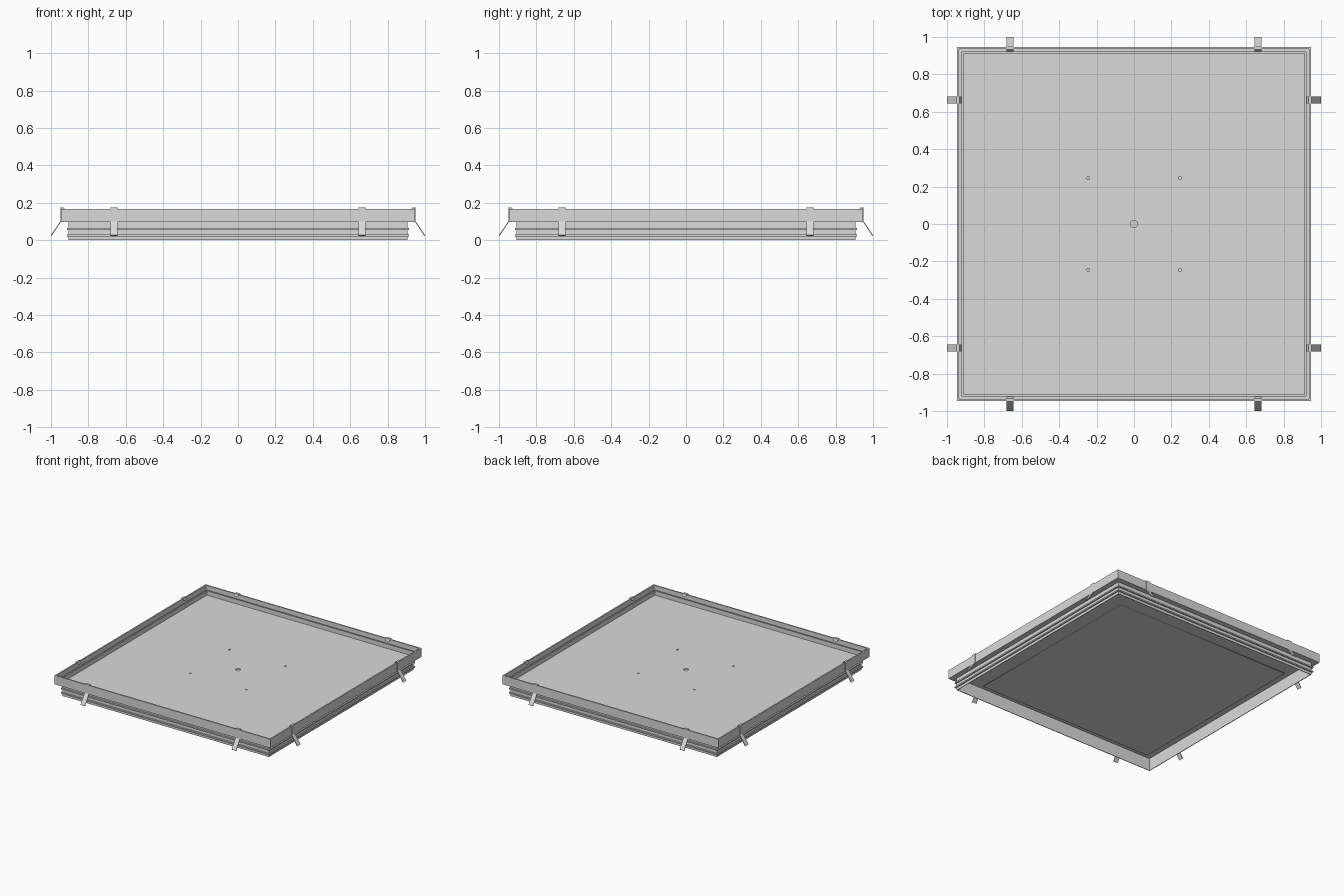
import bpy, bmesh
from mathutils import Matrix
from math import pi, cos, sin

cube = bpy.data.objects.get("Cube")
if cube:
    bpy.data.objects.remove(cube)

GREY = (0.7, 0.7, 0.7, 1)
grey = bpy.data.materials.new("plain_grey")
grey.use_nodes = True
grey.diffuse_color = GREY
grey.node_tree.nodes["Principled BSDF"].inputs["Base Color"].default_value = GREY


def add_object(name, mesh):
    mesh.materials.clear()
    mesh.materials.append(grey)
    obj = bpy.data.objects.new(name, mesh)
    bpy.context.collection.objects.link(obj)
    return obj


def finish(name, bm):
    bmesh.ops.recalc_face_normals(bm, faces=bm.faces)
    mesh = bpy.data.meshes.new(name)
    bm.to_mesh(mesh)
    bm.free()
    return add_object(name, mesh)


def square_frame(name, profile):
    """Sweep a closed (radius, height) profile round a mitred square."""
    bm = bmesh.new()
    corners = [(1, 1), (-1, 1), (-1, -1), (1, -1)]
    rings = [[bm.verts.new((sx * r, sy * r, z)) for r, z in profile] for sx, sy in corners]
    n = len(profile)
    for i in range(4):
        a, b = rings[i], rings[(i + 1) % 4]
        for j in range(n):
            k = (j + 1) % n
            bm.faces.new((a[j], b[j], b[k], a[k]))
    return finish(name, bm)


def circle(x, y, radius, sides):
    return [(x + radius * cos(2 * pi * i / sides), y + radius * sin(2 * pi * i / sides))
            for i in range(sides)]


def flat_plate(name, half, z, thickness, holes):
    """Square plate with holes, filled from a flat outline."""
    curve = bpy.data.curves.new(name + "_outline", "CURVE")
    curve.dimensions = "2D"
    curve.fill_mode = "BOTH"
    curve.extrude = thickness / 2
    square = [(-half, -half), (half, -half), (half, half), (-half, half)]
    for loop in [square] + holes:
        spline = curve.splines.new("POLY")
        spline.points.add(len(loop) - 1)
        for point, (x, y) in zip(spline.points, loop):
            point.co = (x, y, 0, 1)
        spline.use_cyclic_u = True
    outline = bpy.data.objects.new(name + "_outline", curve)
    bpy.context.collection.objects.link(outline)
    graph = bpy.context.evaluated_depsgraph_get()
    mesh = bpy.data.meshes.new_from_object(outline.evaluated_get(graph))
    bpy.data.objects.remove(outline)
    mesh.transform(Matrix.Translation((0, 0, z)))
    return add_object(name, mesh)


# Lower skirt with two thin ribs
BODY, RIB = 0.905, 0.915
skirt = [(0.9, 0), (BODY, 0)]
for z in (0.025, 0.06):
    skirt += [(BODY, z - 0.005), (RIB, z - 0.005), (RIB, z + 0.005), (BODY, z + 0.005)]
skirt += [(BODY, 0.1), (0.9, 0.1)]
square_frame("ribbed_skirt", skirt)

# Upper rim: outer wall, shallow channel and inner upstand
square_frame("upper_rim", [(0.9, 0.098), (0.947, 0.098), (0.947, 0.168), (0.936, 0.168),
                           (0.936, 0.118), (0.921, 0.118), (0.921, 0.14), (0.911, 0.14),
                           (0.911, 0.104), (0.9, 0.104)])

# Floor panel with a centre hole and four screw holes
holes = [circle(0, 0, 0.019, 24)]
holes += [circle(sx * 0.245, sy * 0.245, 0.008, 12) for sx in (-1, 1) for sy in (-1, 1)]
flat_plate("floor_panel", 0.911, 0.102, 0.006, holes)

# Smaller plate hung inside the skirt
flat_plate("lower_plate", 0.77, 0.023, 0.006, [])


# Spring clips hooked over the rim, two on each side
def clip(turn, offset):
    path = [(0.925, 0.158), (0.932, 0.173), (0.949, 0.173), (0.949, 0.1), (0.999, 0.026)]
    inner = [(r - 0.003, z - 0.003) for r, z in reversed(path)]
    outline = [(r + 0.001, z + 0.001) for r, z in path] + inner
    bm = bmesh.new()
    verts = [bm.verts.new((r, offset - 0.019, z)) for r, z in outline]
    for i in range(len(path) - 1):
        bm.faces.new((verts[i], verts[i + 1], verts[-i - 2], verts[-i - 1]))
    ext = bmesh.ops.extrude_face_region(bm, geom=bm.faces[:], use_keep_orig=True)
    moved = [g for g in ext["geom"] if isinstance(g, bmesh.types.BMVert)]
    bmesh.ops.translate(bm, verts=moved, vec=(0, 0.038, 0))
    bmesh.ops.rotate(bm, verts=bm.verts, matrix=Matrix.Rotation(turn, 3, "Z"))
    return finish("spring_clip", bm)


for side in range(4):
    for offset in (-0.663, 0.663):
        clip(side * pi / 2, offset)
